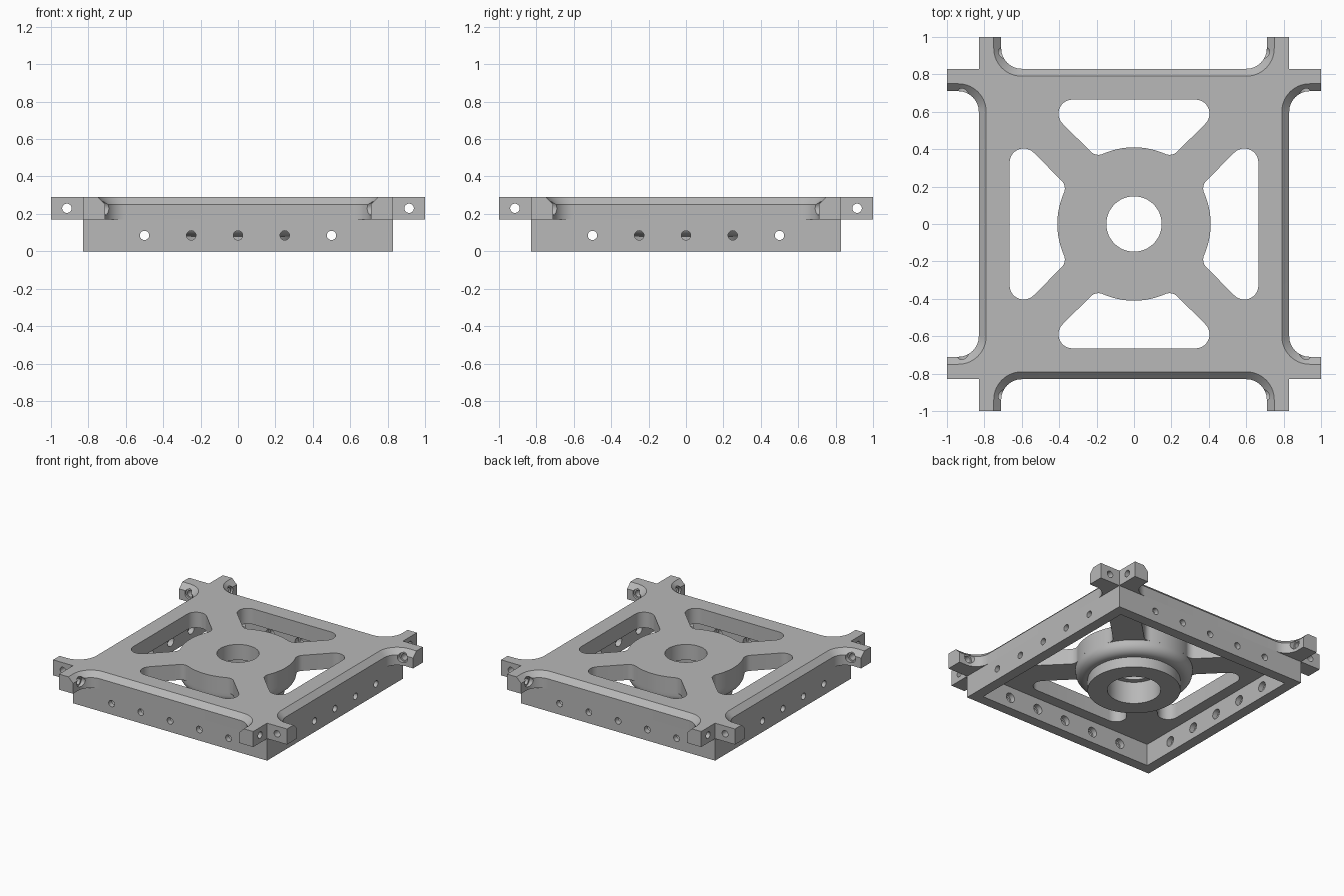
import bpy
import bmesh
from math import radians, sin, cos, atan2, pi
from mathutils import Matrix, Vector

if "Cube" in bpy.data.objects:
    bpy.data.objects.remove(bpy.data.objects["Cube"], do_unlink=True)

grey = bpy.data.materials.new("machined grey")
grey.use_nodes = True
grey.diffuse_color = (0.48, 0.48, 0.48, 1)
grey.node_tree.nodes["Principled BSDF"].inputs["Base Color"].default_value = (0.48, 0.48, 0.48, 1)

HALF, TIP, TAB_IN = 0.83, 1.0, 0.71      # body half width, tab end, tab inner side
DECK, RIM, TOP = 0.17, 0.25, 0.29        # deck underside, chamfer start, top
QUARTERS = [Matrix.Rotation(k * pi / 2, 4, 'Z') for k in range(4)]


def loft(bm, rings, matrix=Matrix(), wrap=False):
    """Skin equal-length rings; cap the ends, or wrap last to first."""
    loops = [[bm.verts.new(matrix @ Vector(p)) for p in ring] for ring in rings]
    pairs = list(zip(loops, loops[1:]))
    if wrap:
        pairs.append((loops[-1], loops[0]))
    else:
        bm.faces.new(loops[0])
        bm.faces.new(loops[-1])
    for a, b in pairs:
        for i in range(len(a)):
            j = (i + 1) % len(a)
            bm.faces.new((a[i], a[j], b[j], b[i]))


def arc(cx, cy, r, start, end, steps=14):
    angles = [radians(start + (end - start) * i / steps) for i in range(steps + 1)]
    return [(cx + r * cos(a), cy + r * sin(a)) for a in angles]


def at_height(points, z):
    return [(x, y, z) for x, y in points]


def lathe(bm, profile, matrix=Matrix(), wrap=False, sides=32):
    rings = [at_height(arc(0, 0, r, 0, 360, sides)[:-1], z) for r, z in profile]
    loft(bm, rings, matrix, wrap)


def make(name, bm):
    bmesh.ops.recalc_face_normals(bm, faces=bm.faces)
    mesh = bpy.data.meshes.new(name)
    bm.to_mesh(mesh)
    bm.free()
    obj = bpy.data.objects.new(name, mesh)
    mesh.materials.append(grey)
    bpy.context.collection.objects.link(obj)
    return obj


def select(obj):
    bpy.ops.object.select_all(action='DESELECT')
    obj.select_set(True)
    bpy.context.view_layer.objects.active = obj


def carve(obj, cutter):
    cutter.hide_render = True
    mod = obj.modifiers.new("cut", 'BOOLEAN')
    mod.operation, mod.solver, mod.object = 'DIFFERENCE', 'EXACT', cutter
    select(obj)
    bpy.ops.object.modifier_apply(modifier=mod.name)
    bpy.data.objects.remove(cutter, do_unlink=True)


def smooth(obj):
    select(obj)
    bpy.ops.object.shade_smooth_by_angle(angle=radians(25))


# Top frame: square deck with paired corner tabs, filleted and chamfered
def frame_outline(inset):
    left = [(-TIP, HALF), (-HALF, HALF), (-HALF, TIP), (-TAB_IN - inset, TIP)]
    left += arc(-0.6, 0.94, 0.11 + inset, 180, 270)
    right = [(-x, y) for x, y in reversed(left[3:])]
    side = left[1:] + right
    points = []
    for turn in QUARTERS:
        # the corner point is shared, the tab end closes each side
        for x, y in side + [(HALF, TIP)]:
            p = turn.inverted() @ Vector((x, y, 0))
            points.append((p.x, p.y))
    return points


bm = bmesh.new()
loft(bm, [at_height(frame_outline(0), DECK),
          at_height(frame_outline(0), RIM),
          at_height(frame_outline(TOP - RIM), TOP)])
top_frame = make("top_frame", bm)

# Four rounded windows that leave diagonal spokes and a round centre
hub_r, corner_x, corner_y = 0.41, -0.19, 0.43
toward_hub = math_angle = atan2(corner_y, corner_x) * 180 / pi
half = arc(-0.329, 0.59, 0.075, 90, 225)
half += arc(corner_x, corner_y, 0.06, 225, toward_hub + 180)
half += arc(0, 0, hub_r, toward_hub, 90)[1:]
window = half + [(-x, y) for x, y in reversed(half[:-1])]
bm = bmesh.new()
for turn in QUARTERS:
    loft(bm, [at_height(window, 0.1), at_height(window, 0.4)], turn)

# Centre bore
lathe(bm, [(0.148, 0.1), (0.148, 0.4)], sides=64)

# Tab bolt holes, counterbored on the inner side
for turn in QUARTERS:
    for s in (-1, 1):
        place = turn @ Matrix.Translation((0, 0.915, 0.23)) @ Matrix.Rotation(s * pi / 2, 4, 'Y')
        lathe(bm, [(0.037, 0.58), (0.037, 0.725), (0.025, 0.725), (0.025, 0.87)], place)
carve(top_frame, make("frame_cutter", bm))
smooth(top_frame)


# Skirt: square wall below the deck with a row of holes on each side
def square(r, z):
    return [(-r, -r, z), (r, -r, z), (r, r, z), (-r, r, z)]


bm = bmesh.new()
inner = 0.75
loft(bm, [square(HALF, 0), square(HALF, DECK), square(inner, DECK), square(inner, 0)], wrap=True)
skirt = make("skirt", bm)
bm = bmesh.new()
for turn in QUARTERS:
    for i in range(-2, 3):
        place = turn @ Matrix.Translation((i * 0.25, 0, 0.085)) @ Matrix.Rotation(pi / 2, 4, 'X')
        lathe(bm, [(0.037, 0.7), (0.037, 0.79), (0.025, 0.79), (0.025, 0.9)], place)
carve(skirt, make("skirt_cutter", bm))
smooth(skirt)

# Hub: bowl narrowing to a bearing ring, with a wide lower bore
bowl = arc(0.34, 0.15, 0.07, 0, -90, 10)
profile = [(0.187, DECK), (0.187, 0), (0.325, 0), (0.325, 0.08)]
profile += list(reversed(bowl)) + [(hub_r, DECK)]
bm = bmesh.new()
lathe(bm, profile, wrap=True, sides=72)
smooth(make("hub", bm))
